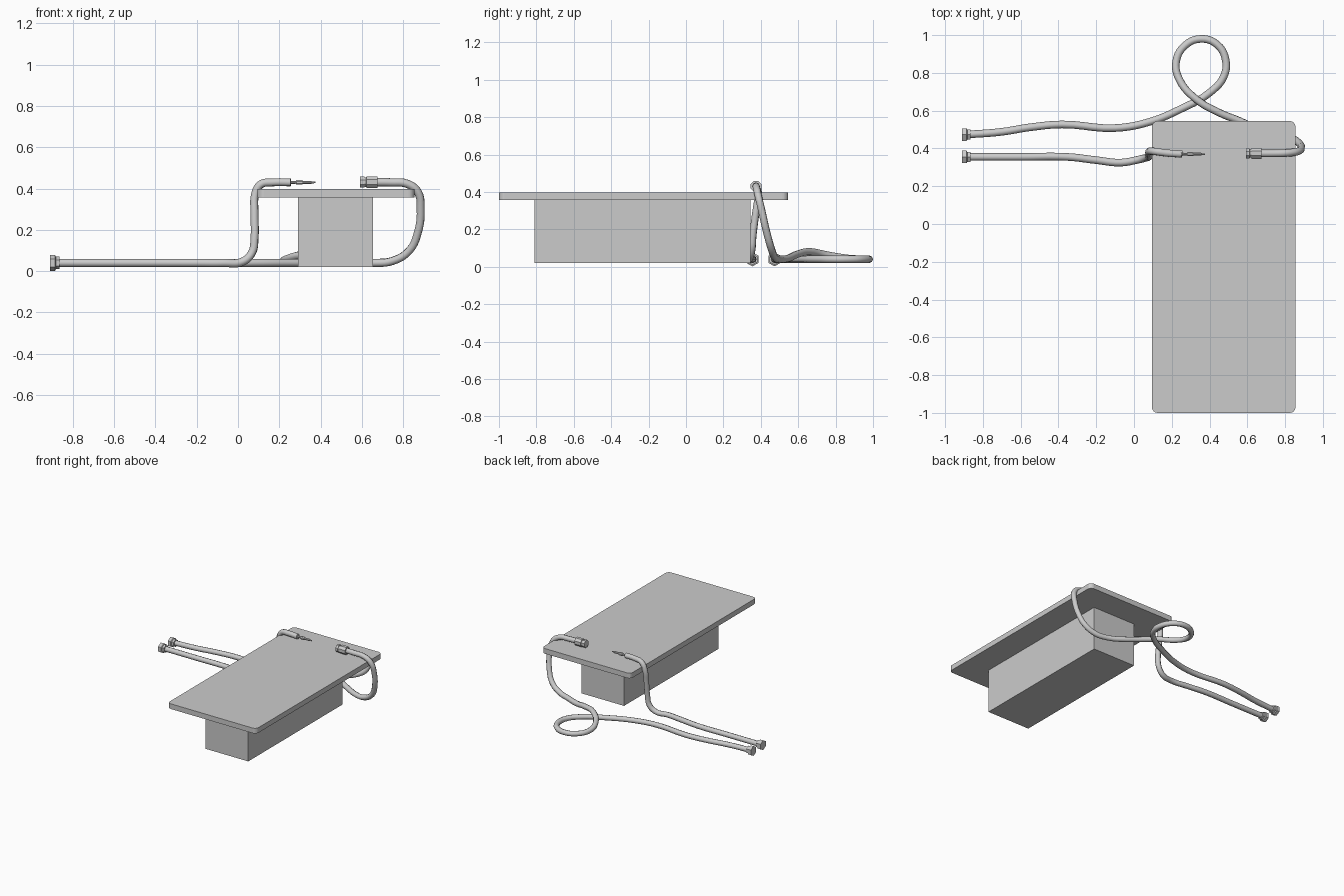
import bpy, bmesh, math
from mathutils import Vector, Matrix

if "Cube" in bpy.data.objects:
    bpy.data.objects.remove(bpy.data.objects["Cube"])

grey = bpy.data.materials.new("light grey")
grey.diffuse_color = (0.6, 0.6, 0.6, 1)
grey.use_nodes = True
grey.node_tree.nodes["Principled BSDF"].inputs["Base Color"].default_value = grey.diffuse_color


def add_mesh(name, bm):
    bmesh.ops.recalc_face_normals(bm, faces=bm.faces)
    me = bpy.data.meshes.new(name)
    bm.to_mesh(me)
    bm.free()
    ob = bpy.data.objects.new(name, me)
    ob.data.materials.append(grey)
    bpy.context.collection.objects.link(ob)
    return ob


def box(name, lo, hi, corner=0):
    """Box between two corners, optionally with rounded vertical edges."""
    lo, hi = Vector(lo), Vector(hi)
    bm = bmesh.new()
    bmesh.ops.create_cube(bm, size=1)
    for v in bm.verts:
        v.co = (lo + hi) / 2 + Vector([c * s for c, s in zip(v.co, hi - lo)])
    if corner:
        edges = [e for e in bm.edges
                 if abs(e.verts[0].co.z - e.verts[1].co.z) > 0.01]
        bmesh.ops.bevel(bm, geom=edges, offset=corner, segments=4,
                        profile=0.5, affect='EDGES')
    return add_mesh(name, bm)


def fitting(name, y, z, profile, sides, yaw=0):
    """Turned part along x from (x, radius) pairs."""
    bm = bmesh.new()
    x0 = profile[0][0]
    rings = []
    for x, r in profile:
        ring = []
        for i in range(sides):
            a = 2 * math.pi * (i + 0.5) / sides
            p = Vector((x - x0, r * math.cos(a), r * math.sin(a)))
            p = Matrix.Rotation(yaw, 3, 'Z') @ p
            ring.append(bm.verts.new(p + Vector((x0, y, z))))
        rings.append(ring)
    for a, b in zip(rings, rings[1:]):
        for i in range(sides):
            j = (i + 1) % sides
            bm.faces.new((a[i], a[j], b[j], b[i]))
    bm.faces.new(rings[0])
    bm.faces.new(rings[-1])
    return add_mesh(name, bm)


def hose(name, points, radius=0.02):
    """Eight-sided tube through the points."""
    cu = bpy.data.curves.new(name, 'CURVE')
    cu.dimensions = '3D'
    cu.bevel_depth = radius
    cu.bevel_resolution = 2
    cu.use_fill_caps = True
    cu.resolution_u = 5
    sp = cu.splines.new('BEZIER')
    sp.bezier_points.add(len(points) - 1)
    for bp, p in zip(sp.bezier_points, points):
        bp.co = p
        bp.handle_left_type = bp.handle_right_type = 'AUTO'
    cu.materials.append(grey)
    ob = bpy.data.objects.new(name, cu)
    bpy.context.collection.objects.link(ob)
    bpy.ops.object.select_all(action='DESELECT')
    ob.select_set(True)
    bpy.context.view_layer.objects.active = ob
    bpy.ops.object.convert(target='MESH')
    bpy.ops.object.shade_smooth_by_angle(angle=math.radians(50))


# Table: slab on a solid base
box("table_top", (0.095, -1.0, 0.357), (0.855, 0.545, 0.397), 0.03)
box("table_base", (0.29, -0.81, 0.02), (0.655, 0.345, 0.357))

# Long hose: lies on the floor, loops over itself, climbs the right edge
hose("looped_hose", [
    (-0.89, 0.473, 0.04), (-0.7, 0.488, 0.04), (-0.55, 0.512, 0.04),
    (-0.38, 0.527, 0.04), (-0.1, 0.508, 0.04), (0.08, 0.54, 0.04),
    (0.25, 0.61, 0.04), (0.4, 0.695, 0.04), (0.475, 0.78, 0.04),
    (0.485, 0.87, 0.04), (0.44, 0.95, 0.04), (0.355, 0.98, 0.04),
    (0.27, 0.945, 0.04), (0.223, 0.86, 0.045), (0.24, 0.765, 0.06),
    (0.33, 0.66, 0.08), (0.45, 0.59, 0.065), (0.56, 0.545, 0.045),
    (0.66, 0.5, 0.04), (0.75, 0.475, 0.05), (0.83, 0.455, 0.1),
    (0.872, 0.43, 0.19), (0.885, 0.405, 0.3), (0.87, 0.385, 0.385),
    (0.82, 0.377, 0.423), (0.74, 0.374, 0.43), (0.66, 0.374, 0.431)])

# Short hose: runs along the floor and climbs the left edge
hose("straight_hose", [
    (-0.89, 0.355, 0.04), (-0.6, 0.355, 0.04), (-0.35, 0.355, 0.04),
    (-0.2, 0.338, 0.04), (-0.07, 0.325, 0.04), (0.02, 0.34, 0.045),
    (0.068, 0.352, 0.09), (0.08, 0.357, 0.16), (0.08, 0.372, 0.28),
    (0.084, 0.385, 0.375), (0.11, 0.384, 0.42), (0.17, 0.376, 0.43),
    (0.255, 0.37, 0.43)])

# Hexagonal wall couplings
for name, y in (("looped_hose_coupling", 0.473), ("straight_hose_coupling", 0.355)):
    fitting(name, y, 0.04, [(-0.91, 0.038), (-0.886, 0.038), (-0.882, 0.03),
                            (-0.865, 0.03)], 6)

# Socket at the end of the long hose
fitting("hose_socket", 0.374, 0.431,
        [(0.592, 0.029), (0.612, 0.029), (0.613, 0.025), (0.621, 0.025),
         (0.622, 0.031), (0.675, 0.031)], 8)

# Thin nozzle at the end of the short hose
fitting("hose_nozzle", 0.37, 0.43,
        [(0.25, 0.02), (0.257, 0.008), (0.28, 0.007), (0.284, 0.012),
         (0.31, 0.012), (0.316, 0.008), (0.355, 0.008), (0.358, 0.005),
         (0.375, 0.004)], 8)
